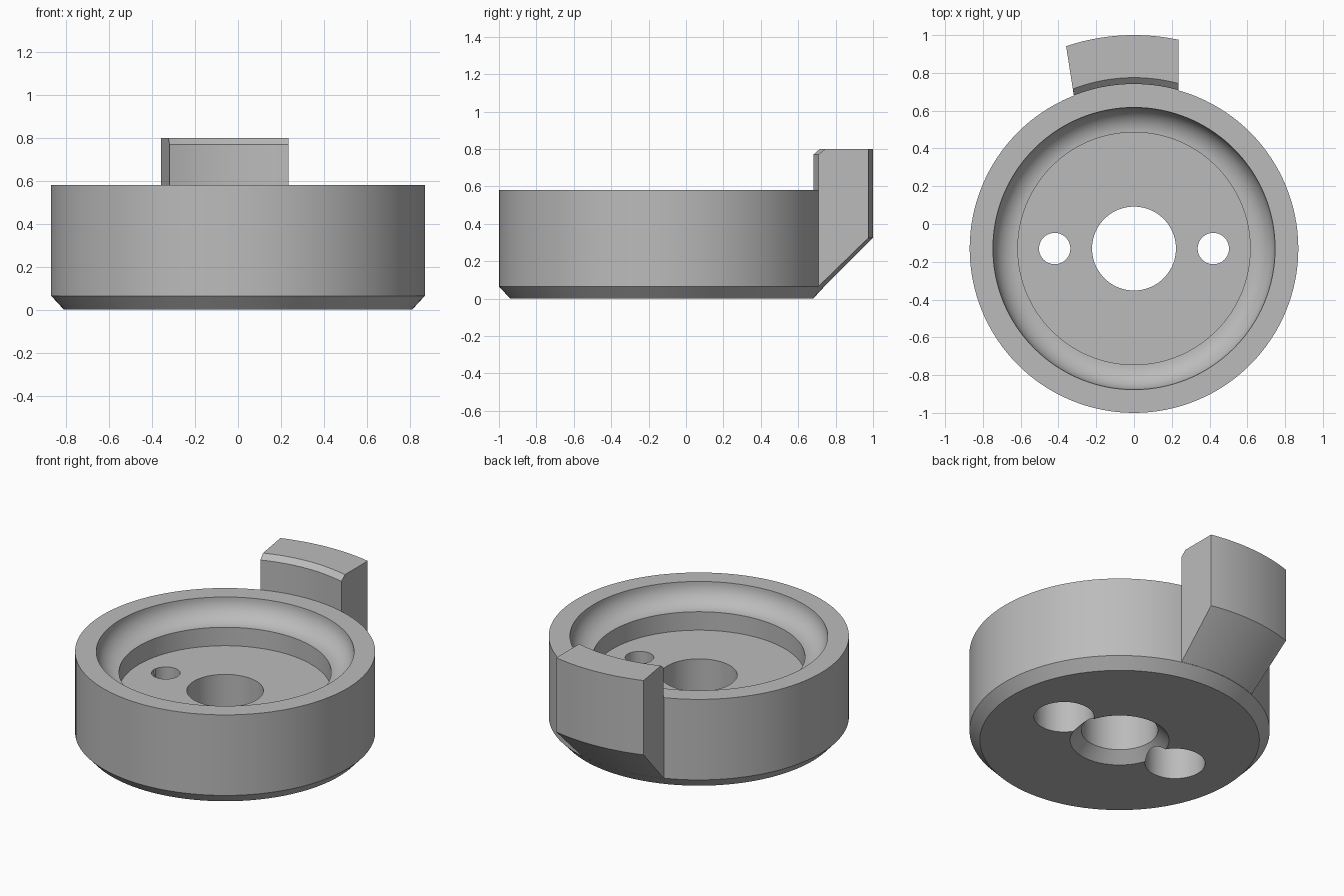
import bpy, bmesh, math

if "Cube" in bpy.data.objects:
    bpy.data.objects.remove(bpy.data.objects["Cube"])

CY = -0.13          # disc axis position in y
SEG = 128

grey = bpy.data.materials.new("plain grey")
grey.diffuse_color = (0.5, 0.5, 0.5, 1)
grey.use_nodes = True
grey.node_tree.nodes["Principled BSDF"].inputs["Base Color"].default_value = grey.diffuse_color


def make_object(name, bm):
    bmesh.ops.recalc_face_normals(bm, faces=bm.faces[:])
    mesh = bpy.data.meshes.new(name)
    bm.to_mesh(mesh)
    bm.free()
    mesh.materials.append(grey)
    ob = bpy.data.objects.new(name, mesh)
    bpy.context.collection.objects.link(ob)
    ob.location.y = CY
    return ob


def lathe(name, profile, centre_x=0.0, seg=SEG):
    """Revolve a closed (radius, z) outline around a vertical axis."""
    bm = bmesh.new()
    rings = []
    for k in range(seg):
        a = 2 * math.pi * k / seg
        rings.append([bm.verts.new((centre_x + r * math.cos(a), r * math.sin(a), z))
                      for r, z in profile])
    n = len(profile)
    for k in range(seg):
        a, b = rings[k], rings[(k + 1) % seg]
        for j in range(n):
            i = (j + 1) % n
            bm.faces.new((a[j], b[j], b[i], a[i]))
    return make_object(name, bm)


def cylinder(name, x, r, z0, z1):
    bm = bmesh.new()
    bmesh.ops.create_cone(bm, cap_ends=True, segments=64, radius1=r, radius2=r, depth=z1 - z0)
    bmesh.ops.translate(bm, verts=bm.verts[:], vec=(x, 0, (z0 + z1) / 2))
    return make_object(name, bm)


def boolean(target, tool, operation):
    mod = target.modifiers.new("boolean", 'BOOLEAN')
    mod.operation, mod.object, mod.solver = operation, tool, 'EXACT'
    bpy.context.view_layer.objects.active = target
    bpy.ops.object.modifier_apply(modifier=mod.name)
    bpy.data.objects.remove(tool)


# Disc: chamfered base and bore, stepped floor, rounded cove under the rim
cove = [(0.615 + 0.132 * math.sin(t), 0.58 - 0.132 * math.cos(t))
        for t in (math.pi / 2 * i / 12 for i in range(13))]
disc = lathe("round_body",
             [(0.287, 0), (0.81, 0), (0.87, 0.065), (0.87, 0.58)]
             + cove[::-1]
             + [(0.615, 0.33), (0.222, 0.33), (0.222, 0.065)])

# Two through holes, counterbored from below
for side in (-1, 1):
    boolean(disc, cylinder("screw_hole", side * 0.42, 0.083, -0.1, 0.5), 'DIFFERENCE')
    boolean(disc, cylinder("counterbore", side * 0.42, 0.174, -0.1, 0.22), 'DIFFERENCE')

# Rear tab: arc-shaped block, one straight end and one slanted end
tab_profile = [(0.85, 0.075), (0.871, 0.066), (1.13, 0.325), (1.13, 0.8),
               (0.905, 0.8), (0.871, 0.77), (0.871, 0.575), (0.85, 0.575)]
STEPS = 24
bm = bmesh.new()
rows = []
for k in range(STEPS + 1):
    row = []
    for r, z in tab_profile:
        start = math.asin(-(0.32 + 0.157 * (r - 0.88)) / r)
        end = math.asin(0.235 / r)
        a = start + (end - start) * k / STEPS
        row.append(bm.verts.new((r * math.sin(a), r * math.cos(a), z)))
    rows.append(row)
n = len(tab_profile)
for a, b in zip(rows, rows[1:]):
    for j in range(n):
        i = (j + 1) % n
        bm.faces.new((a[j], b[j], b[i], a[i]))
bm.faces.new(rows[0])
bm.faces.new(rows[-1])
boolean(disc, make_object("rear_tab", bm), 'UNION')

# Smooth round walls, keep machined edges sharp
bpy.ops.object.select_all(action='DESELECT')
disc.select_set(True)
bpy.context.view_layer.objects.active = disc
bpy.ops.object.shade_smooth_by_angle(angle=math.radians(25))
